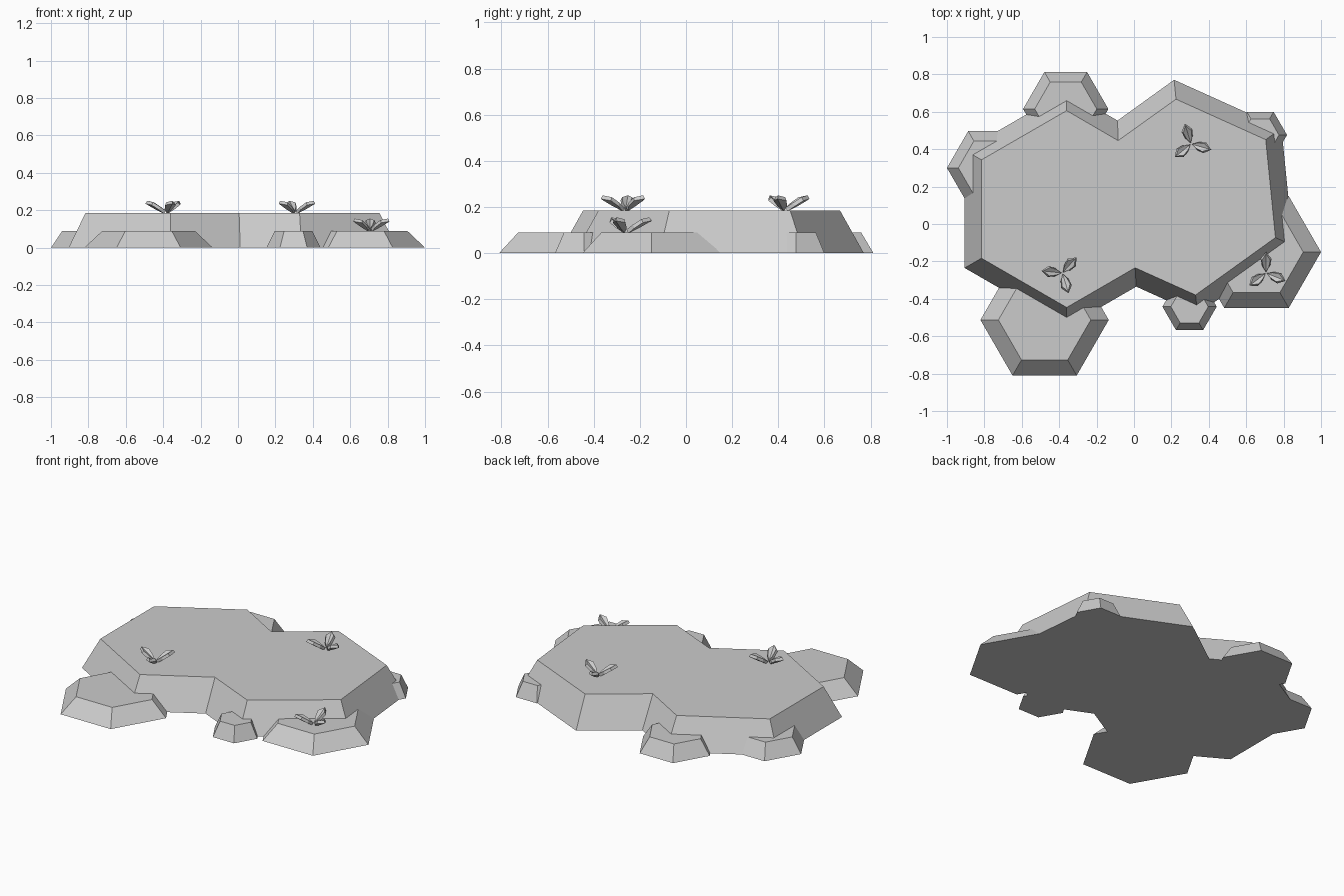
import bpy
from math import cos, sin, radians

if "Cube" in bpy.data.objects:
    bpy.data.objects.remove(bpy.data.objects["Cube"])


def make_object(name, verts, faces):
    mesh = bpy.data.meshes.new(name)
    mesh.from_pydata(verts, [], faces)
    mesh.update()
    obj = bpy.data.objects.new(name, mesh)
    bpy.context.collection.objects.link(obj)
    return obj


def polar(cx, cy, r, degrees):
    return [(cx + r * cos(radians(a)), cy + r * sin(radians(a))) for a in degrees]


def frustum(name, lower, upper, height):
    """Solid between two matching outlines, listed counter-clockwise."""
    n = len(lower)
    verts = [(x, y, 0) for x, y in lower] + [(x, y, height) for x, y in upper]
    faces = [tuple(reversed(range(n))), tuple(range(n, 2 * n))]
    faces += [(i, (i + 1) % n, n + (i + 1) % n, n + i) for i in range(n)]
    return make_object(name, verts, faces)


# Main slab: outline of two merged hexagons, with a notch front and back
def slab_outline(r, front_notch, back_notch):
    left = polar(-0.36, 0.08, r, (90, 150, 210, 270))
    right = polar(0.277, 0.144, r, (-84.3, -24.3, 35.7, 95.7))
    return left + [front_notch] + right + [back_notch]


TOP, LEDGE = 0.185, 0.09
frustum("main_slab",
        slab_outline(0.63, (0.012, -0.335), (-0.088, 0.553)),
        slab_outline(0.526, (0.006, -0.234), (-0.085, 0.446)), TOP)

# Low hexagonal rocks around the rim: name, centre, bottom and top radius
rocks = [
    ("front_left_rock", -0.478, -0.513, 0.343, 0.247),
    ("front_right_rock", 0.655, -0.15, 0.345, 0.25),
    ("back_rock", -0.365, 0.615, 0.228, 0.166),
    ("left_rock", -0.773, 0.30, 0.227, 0.166),
    ("right_small_rock", 0.675, 0.476, 0.143, 0.10),
    ("front_small_rock", 0.297, -0.442, 0.145, 0.10),
]
for name, x, y, r0, r1 in rocks:
    hexagon = range(0, 360, 60)
    frustum(name, polar(x, y, r0, hexagon), polar(x, y, r1, hexagon), LEDGE)


# Sprouts: three thick folded leaves rising from one point
def leaf(name, x, y, z, angle):
    # spine and side points: distance out, sideways, height
    points = [(0.008, 0, 0.004), (0.035, 0.018, 0.026), (0.035, -0.018, 0.026),
              (0.072, 0.026, 0.05), (0.072, -0.026, 0.05),
              (0.06, 0, 0.03), (0.108, 0, 0.058)]
    c, s = cos(radians(angle)), sin(radians(angle))
    verts = [(x + d * c - w * s, y + d * s + w * c, z + h) for d, w, h in points]
    obj = make_object(name, verts, [(0, 5, 1), (0, 2, 5), (1, 5, 3),
                                    (2, 4, 5), (5, 6, 3), (5, 4, 6)])
    mod = obj.modifiers.new("thickness", 'SOLIDIFY')
    mod.thickness = 0.018
    mod.offset = 0


sprouts = [("front_left_sprout", -0.383, -0.262, TOP, (48, 174, 287)),
           ("back_right_sprout", 0.305, 0.428, TOP, (107, 219, -16)),
           ("ledge_sprout", 0.706, -0.262, LEDGE, (90, 217, -22))]
for name, x, y, z, angles in sprouts:
    for i, a in enumerate(angles):
        leaf(f"{name}_leaf_{i + 1}", x, y, z, a)
